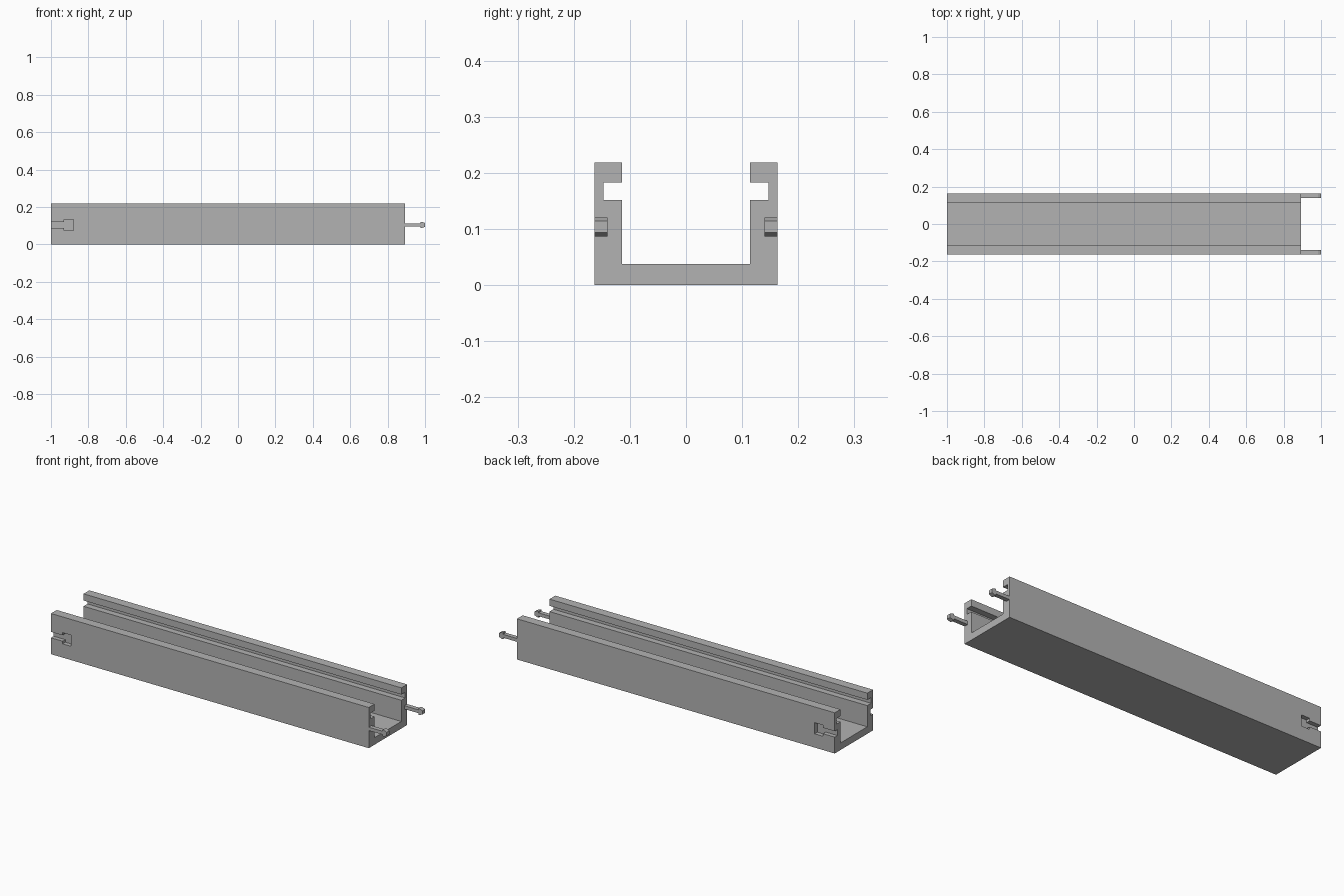
import bpy, bmesh
from mathutils import Vector

if "Cube" in bpy.data.objects:
    bpy.data.objects.remove(bpy.data.objects["Cube"], do_unlink=True)

HALF_W = 0.163      # outer half width of the channel
BACK, FRONT = -1.0, 0.893
CLIP_DEPTH = 0.023  # thickness of clips and depth of their sockets
MID_Z = 0.104       # height of the clip centre line

grey = bpy.data.materials.new("plain grey")
grey.use_nodes = True
colour = (0.45, 0.45, 0.45, 1)
grey.diffuse_color = colour
grey.node_tree.nodes["Principled BSDF"].inputs["Base Color"].default_value = colour


def extrude(name, corners, direction):
    """Solid made by sweeping a closed outline along a vector."""
    bm = bmesh.new()
    face = bm.faces.new([bm.verts.new(c) for c in corners])
    moved = bmesh.ops.extrude_face_region(bm, geom=[face])["geom"]
    verts = [g for g in moved if isinstance(g, bmesh.types.BMVert)]
    bmesh.ops.translate(bm, verts=verts, vec=Vector(direction))
    bmesh.ops.recalc_face_normals(bm, faces=bm.faces)
    mesh = bpy.data.meshes.new(name)
    bm.to_mesh(mesh)
    bm.free()
    mesh.materials.append(grey)
    obj = bpy.data.objects.new(name, mesh)
    bpy.context.collection.objects.link(obj)
    return obj


def mirrored_outline(half):
    """Outline symmetric about the clip centre line, from (x, half height)."""
    return ([(x, MID_Z + h) for x, h in half]
            + [(x, MID_Z - h) for x, h in reversed(half)])


# U-shaped channel with a groove along each inner wall
half = [(HALF_W, 0), (HALF_W, 0.219), (0.114, 0.219), (0.114, 0.183),
        (0.147, 0.183), (0.147, 0.152), (0.114, 0.152), (0.114, 0.038)]
section = half + [(-y, z) for y, z in reversed(half)]
channel = extrude("channel", [(BACK, y, z) for y, z in section],
                  (FRONT - BACK, 0, 0))

socket = mirrored_outline([(BACK - 0.05, 0.016), (-0.931, 0.016),
                           (-0.931, 0.03), (-0.88, 0.03)])
clip = mirrored_outline([(FRONT, 0.009), (0.976, 0.009), (0.976, 0.017),
                         (0.983, 0.017), (1.0, 0.01)])

for side, label in ((-1, "right"), (1, "left")):
    inner = side * (HALF_W - CLIP_DEPTH)

    # Barbed clip on the front end
    extrude(label + "_clip", [(x, inner, z) for x, z in clip],
            (0, side * CLIP_DEPTH, 0))

    # T-shaped socket cut into the outer wall at the other end
    cutter = extrude(label + "_socket_cutter",
                     [(x, inner, z) for x, z in socket], (0, side * 0.1, 0))
    cutter.hide_render = True
    cut = channel.modifiers.new("socket", "BOOLEAN")
    cut.operation = "DIFFERENCE"
    cut.solver = "EXACT"
    cut.object = cutter
    bpy.context.view_layer.objects.active = channel
    bpy.ops.object.modifier_apply(modifier=cut.name)
    bpy.data.objects.remove(cutter, do_unlink=True)
